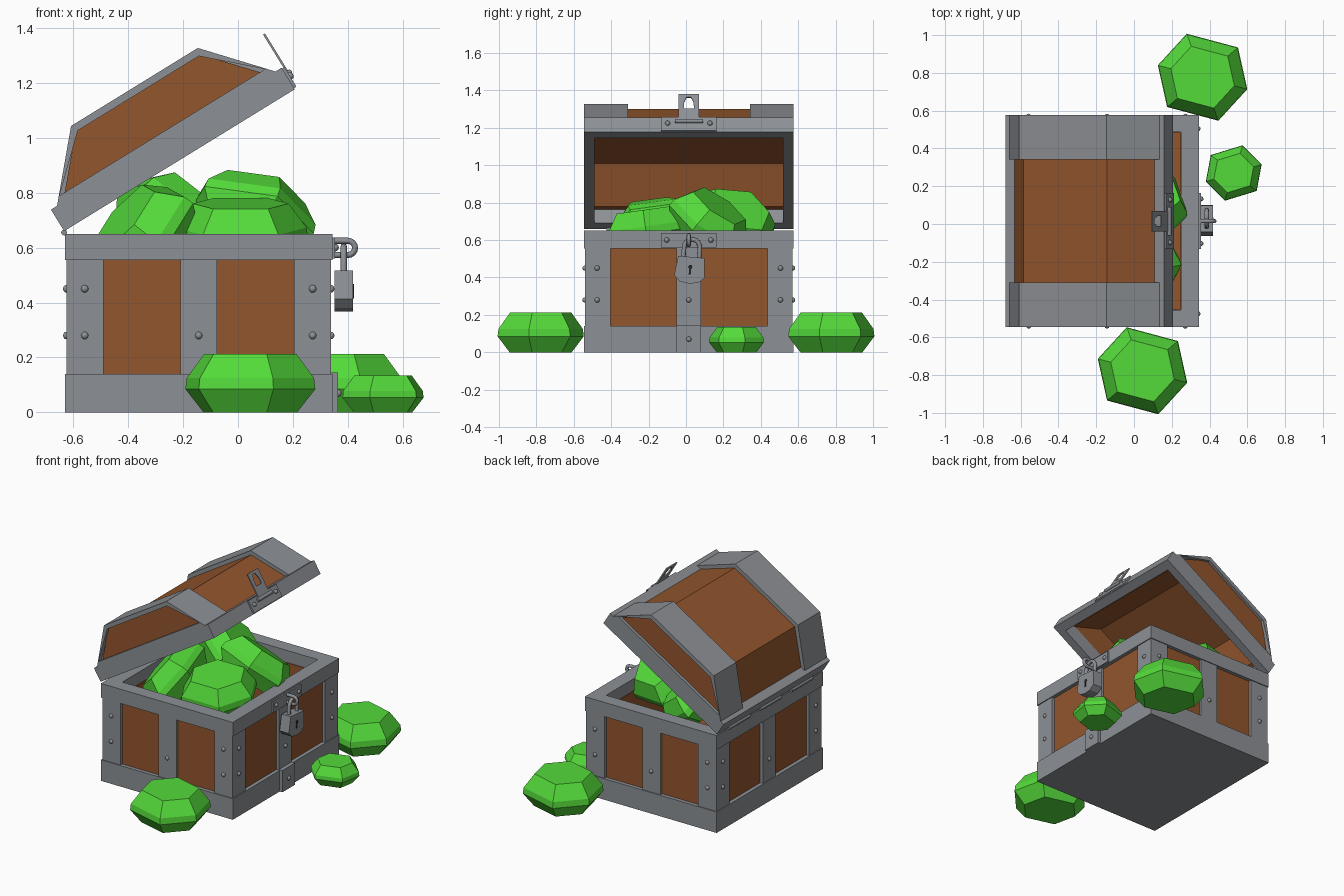
import bpy, bmesh, math
from mathutils import Vector, Matrix, Quaternion

if "Cube" in bpy.data.objects:
    bpy.data.objects.remove(bpy.data.objects["Cube"])


def material(name, rgb):
    m = bpy.data.materials.new(name)
    m.diffuse_color = (*rgb, 1)
    m.use_nodes = True
    m.node_tree.nodes["Principled BSDF"].inputs["Base Color"].default_value = m.diffuse_color
    return m


GREY = material("grey metal", (0.265, 0.28, 0.30))
WOOD = material("brown wood", (0.29, 0.092, 0.027))
GREEN = material("green gem", (0.088, 0.70, 0.042))
DARK = material("dark keyhole", (0.02, 0.02, 0.022))

CX, CY = -0.143, 0.015          # middle of the chest
HX, HY = 0.487, 0.561           # half size of the bands
LID = Matrix.Translation((-0.633, 0, 0.66)) @ Matrix.Rotation(-math.radians(31.6), 4, 'Y')
I = Matrix.Identity(4)


def finish(name, bm, mat, mw=I):
    bmesh.ops.recalc_face_normals(bm, faces=bm.faces)
    me = bpy.data.meshes.new(name)
    bm.to_mesh(me)
    bm.free()
    me.materials.append(mat)
    ob = bpy.data.objects.new(name, me)
    ob.matrix_world = mw
    bpy.context.collection.objects.link(ob)
    return ob


def box(name, x0, x1, y0, y1, z0, z1, mat, mw=I):
    bm = bmesh.new()
    bmesh.ops.create_cube(bm, size=1)
    for v in bm.verts:
        v.co = ((x0 + x1) / 2 + v.co.x * (x1 - x0), (y0 + y1) / 2 + v.co.y * (y1 - y0),
                (z0 + z1) / 2 + v.co.z * (z1 - z0))
    return finish(name, bm, mat, mw)


def place(axis, p, h):
    """2D point p plus height h along the given axis"""
    return {'x': (h, p[0], p[1]), 'y': (p[0], h, p[1]), 'z': (p[0], p[1], h)}[axis]


def prism(name, pts, axis, a, b, mat, mw=I):
    bm = bmesh.new()
    lo, hi = [[bm.verts.new(place(axis, p, h)) for p in pts] for h in (a, b)]
    bm.faces.new(lo)
    bm.faces.new(hi)
    for i in range(len(pts)):
        j = (i + 1) % len(pts)
        bm.faces.new((lo[i], lo[j], hi[j], hi[i]))
    return finish(name, bm, mat, mw)


def ring(name, outer, inner, axis, a, b, mat, mw=I):
    """extruded outline with a hole; both outlines have the same point count"""
    bm = bmesh.new()
    L = [[bm.verts.new(place(axis, p, h)) for p in pts]
         for pts, h in ((outer, a), (outer, b), (inner, b), (inner, a))]
    n = len(outer)
    for k in range(4):
        for i in range(n):
            A, B, j = L[k], L[(k + 1) % 4], (i + 1) % n
            bm.faces.new((A[i], A[j], B[j], B[i]))
    return finish(name, bm, mat, mw)


def rect(x0, x1, y0, y1):
    return [(x0, y0), (x1, y0), (x1, y1), (x0, y1)]


def ball(name, p, mw=I, r=0.014):
    bm = bmesh.new()
    bmesh.ops.create_uvsphere(bm, u_segments=10, v_segments=6, radius=r,
                              matrix=Matrix.Translation(p))
    for f in bm.faces:
        f.smooth = True
    return finish(name, bm, GREY, mw)


def tube(name, pts, r, mw=I):
    cu = bpy.data.curves.new(name, 'CURVE')
    cu.dimensions = '3D'
    cu.bevel_depth, cu.bevel_resolution, cu.use_fill_caps = r, 2, True
    sp = cu.splines.new('POLY')
    sp.points.add(len(pts) - 1)
    for q, p in zip(sp.points, pts):
        q.co = (*p, 1)
    tmp = bpy.data.objects.new(name + "_path", cu)
    me = bpy.data.meshes.new_from_object(tmp)
    bpy.data.objects.remove(tmp)
    me.materials.clear()
    me.materials.append(GREY)
    for f in me.polygons:
        f.use_smooth = len(f.vertices) == 4
    ob = bpy.data.objects.new(name, me)
    ob.matrix_world = mw
    bpy.context.collection.objects.link(ob)


# chest body: base, wooden walls, floor and top rim
X0, X1, Y0, Y1 = CX - HX, CX + HX, CY - HY, CY + HY
opening = rect(X0 + 0.095, X1 - 0.095, Y0 + 0.09, Y1 - 0.09)
box("base_band", X0, X1, Y0, Y1, 0, 0.14, GREY)
box("chest_floor", X0 + 0.05, X1 - 0.05, Y0 + 0.05, Y1 - 0.05, 0.135, 0.148, WOOD)
ring("wood_walls", rect(X0 + 0.025, X1 - 0.025, Y0 + 0.025, Y1 - 0.025),
     rect(X0 + 0.1, X1 - 0.1, Y0 + 0.095, Y1 - 0.095), 'z', 0.13, 0.57, WOOD)
ring("top_rim", rect(X0, X1, Y0, Y1), opening, 'z', 0.555, 0.65, GREY)

# corner posts, middle straps and rivets on all four sides
e = 0.006
for sx in (-1, 1):
    xo = CX + sx * (HX - e)
    box("middle_strap_x", *sorted((xo, xo - sx * 0.05)), CY - 0.066, CY + 0.066, 0.13, 0.56, GREY)
    ball("strap_rivet", (xo, CY, 0.28))
    for sy in (-1, 1):
        yo = CY + sy * (HY - e)
        outer = [(xo, yo), (xo - sx * 0.135, yo), (xo - sx * 0.135, yo - sy * 0.04),
                 (xo - sx * 0.04, yo - sy * 0.04), (xo - sx * 0.04, yo - sy * 0.135),
                 (xo, yo - sy * 0.135)]
        prism("corner_post", outer, 'z', 0.13, 0.56, GREY)
        for z in (0.28, 0.45):
            ball("post_rivet", (xo, yo - sy * 0.065, z))
            ball("post_rivet", (xo - sx * 0.066, yo, z))
for sy in (-1, 1):
    yo = CY + sy * (HY - e)
    box("middle_strap_y", CX - 0.066, CX + 0.066, *sorted((yo, yo - sy * 0.05)), 0.13, 0.56, GREY)
    ball("strap_rivet", (CX, yo, 0.28))

# lock side: foot, plate, staple
box("lock_strap_foot", X1 - 0.02, X1 + 0.02, CY - 0.066, CY + 0.066, 0, 0.145, GREY)
ball("foot_rivet", (X1 + 0.02, CY, 0.07))
box("lock_plate", X1 - 0.01, X1 + 0.01, CY - 0.148, CY + 0.148, 0.56, 0.637, GREY)
for s in (-1, 1):
    ball("plate_rivet", (X1 + 0.01, CY + s * 0.118, 0.6))
arc = [math.radians(-90 + 22.5 * i) for i in range(9)]
tube("staple", [(X1, CY, 0.573)] + [(0.40 + 0.026 * math.cos(a), CY, 0.599 + 0.026 * math.sin(a))
                                     for a in arc] + [(X1, CY, 0.625)], 0.011)

# padlock, hanging slightly askew
lock = Matrix.Translation((0.385, 0.027, 0.5)) @ Matrix.Rotation(math.radians(-5), 4, 'X')
prism("padlock_body", [(-0.07, 0.01), (0.07, 0.01), (0.082, -0.095), (0.05, -0.125), (0, -0.133),
                       (-0.05, -0.125), (-0.082, -0.095)], 'x', -0.034, 0.034, GREY, lock)
tube("padlock_shackle", [(0, -0.042, -0.01)] +
     [(0, -0.042 * math.cos(a + math.pi / 2), 0.062 + 0.042 * math.sin(a + math.pi / 2)) for a in arc] +
     [(0, 0.042, -0.01)], 0.012, lock)
prism("keyhole", [(-0.006, -0.085), (0.006, -0.085), (0.005, -0.055), (0.012, -0.045), (0.007, -0.034),
                  (-0.007, -0.034), (-0.012, -0.045), (-0.005, -0.055)], 'x', 0.03, 0.037, DARK, lock)

# lid, built flat and turned open about its back edge
W = 0.986
ring("lid_rim", rect(0, W, Y0, Y1), rect(0.06, W - 0.06, Y0 + 0.058, Y1 - 0.058),
     'z', 0, 0.092, GREY, LID)


def arch(d, low=0.085):
    """lid cross-section, inset by d"""
    return [(0.02 + d * 1.25, low), (0.222 + d * 0.45, 0.313 - d),
            (W - 0.222 - d * 0.45, 0.313 - d), (W - 0.02 - d * 1.25, low)]


prism("lid_boards", arch(0.025) + arch(0.055)[::-1], 'y', Y0 + 0.03, Y1 - 0.03, WOOD, LID)
for s in (-1, 1):
    ye = CY + s * HY
    prism("lid_end_board", arch(0.02), 'y', *sorted((ye - s * 0.02, ye - s * 0.055)), WOOD, LID)
    ring("lid_end_frame", arch(0), arch(0.027, 0.119), 'y', *sorted((ye, ye - s * 0.03)), GREY, LID)
    prism("lid_hoop", arch(0) + arch(0.03)[::-1], 'y',
          *sorted((ye - s * 0.03, ye - s * 0.235)), GREY, LID)

# hasp on the lid, swung up
box("hasp_plate", W - 0.005, W + 0.01, CY - 0.148, CY + 0.148, 0.005, 0.088, GREY, LID)
for s in (-1, 1):
    ball("hasp_rivet", (W + 0.01, CY + s * 0.113, 0.05), LID)
tube("hasp_hinge", [(W + 0.014, CY - 0.075, 0.062), (W + 0.014, CY + 0.075, 0.062)], 0.012, LID)
ring("hasp", [(CY + y, z) for y, z in ((-0.055, 0.06), (0.055, 0.06), (0.055, 0.18), (0.055, 0.23),
                                       (-0.055, 0.23), (-0.055, 0.18))],
     [(CY + y, z) for y, z in ((-0.027, 0.14), (0.027, 0.14), (0.026, 0.18), (0.012, 0.212),
                               (-0.012, 0.212), (-0.026, 0.18))],
     'x', W + 0.006, W + 0.014, GREY, LID)

# back hinges
for y in (-0.33, 0, 0.33):
    tube("back_hinge", [(X0 - 0.003, CY + y - 0.11, 0.655), (X0 - 0.003, CY + y + 0.11, 0.655)], 0.011)


# gems: slightly stretched hexagons with a flat top and bottom
def gem(name, centre, size=1.0, normal=(0, 0, 1), spin=0):
    bm = bmesh.new()
    loops = []
    for r, z in ((0.72, 0), (1, 0.085), (0.98, 0.125), (0.71, 0.213)):
        loops.append([bm.verts.new((0.245 * r * size * math.cos(math.radians(a)),
                                    0.245 * r * size * math.sin(math.radians(a)), (z - 0.1065) * size))
                      for a in (35, 90, 145, 215, 270, 325)])
    bm.faces.new(loops[0])
    bm.faces.new(loops[-1])
    for A, B in zip(loops, loops[1:]):
        for i in range(6):
            j = (i + 1) % 6
            bm.faces.new((A[i], A[j], B[j], B[i]))
    q = Vector((0, 0, 1)).rotation_difference(Vector(normal)) @ Quaternion((0, 0, 1), math.radians(spin))
    finish(name, bm, GREEN, Matrix.Translation(centre) @ q.to_matrix().to_4x4())


gem("ground_gem_front", (0.045, -0.777, 0.1065), spin=75)
gem("ground_gem_back", (0.363, 0.777, 0.1065), spin=75)
gem("ground_gem_small", (0.528, 0.27, 0.067), 0.63, spin=107)
gem("chest_gem_front", (0.01, -0.215, 0.655), normal=(0, -0.14, 1), spin=90)
gem("chest_gem_middle", (0.05, 0.12, 0.70), normal=(0.28, 0.55, 0.78), spin=75)
gem("chest_gem_back", (-0.24, 0.25, 0.69), normal=(0.6, 0.3, 0.65), spin=20)
gem("chest_gem_left", (-0.34, -0.18, 0.64), normal=(-0.7, -0.25, 0.6), spin=10)
